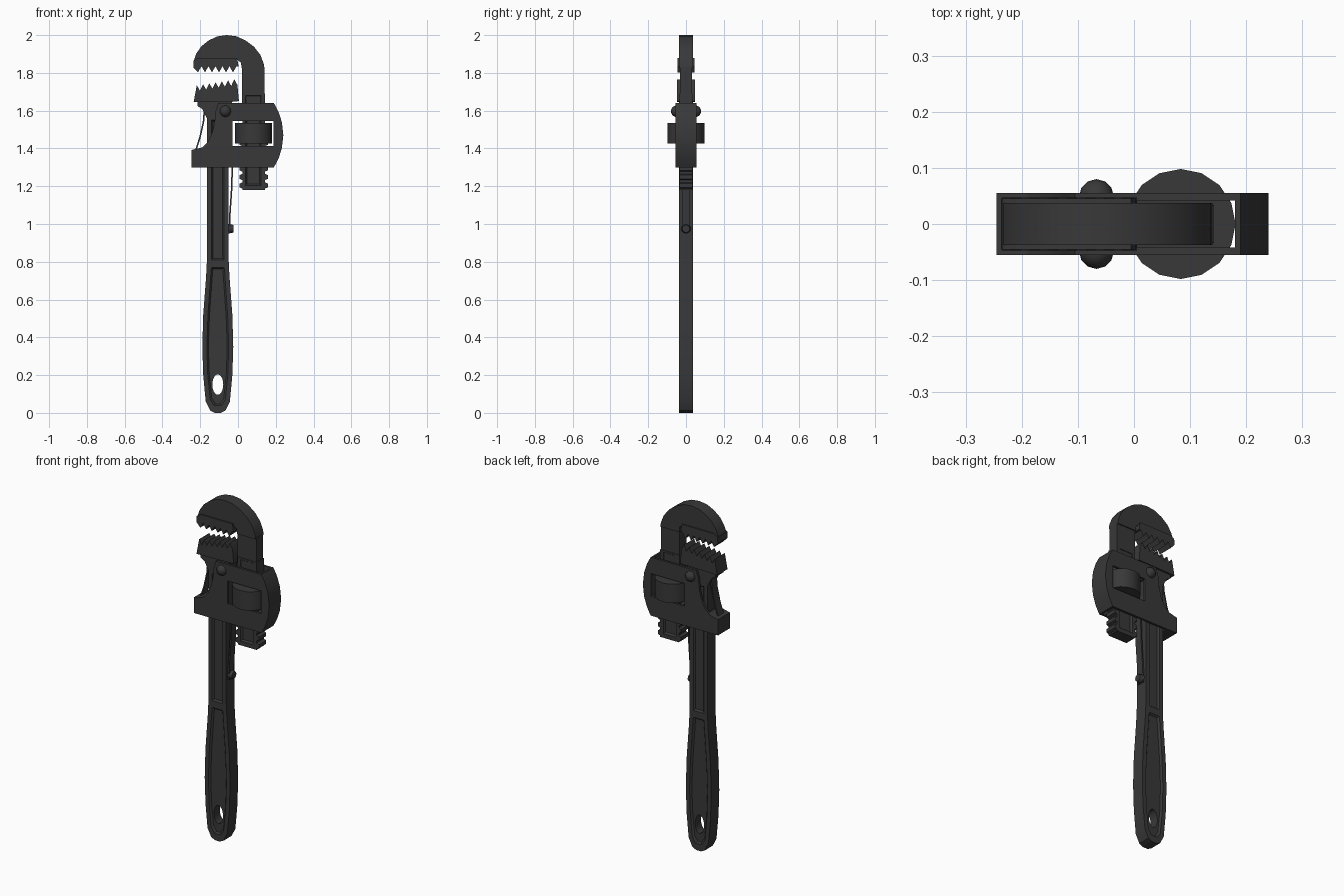
import bpy, bmesh, math

cube = bpy.data.objects.get("Cube")
if cube:
    bpy.data.objects.remove(cube, do_unlink=True)

steel = bpy.data.materials.new("dark_steel")
steel.use_nodes = True
tone = (0.04, 0.04, 0.04, 1)
steel.diffuse_color = tone
steel.node_tree.nodes["Principled BSDF"].inputs["Base Color"].default_value = tone


def finish(name, bm):
    bmesh.ops.recalc_face_normals(bm, faces=bm.faces)
    mesh = bpy.data.meshes.new(name)
    bm.to_mesh(mesh)
    bm.free()
    mesh.materials.append(steel)
    obj = bpy.data.objects.new(name, mesh)
    bpy.context.collection.objects.link(obj)
    return obj


def loft(name, rings):
    """Closed solid through matching outlines, each given as (points, y)."""
    bm = bmesh.new()
    loops = [[bm.verts.new((x, y, z)) for x, z in pts] for pts, y in rings]
    n = len(loops[0])
    for a, b in zip(loops, loops[1:]):
        for i in range(n):
            j = (i + 1) % n
            bm.faces.new((a[i], a[j], b[j], b[i]))
    bm.faces.new(loops[0])
    bm.faces.new(loops[-1])
    return finish(name, bm)


def prism(name, pts, half):
    return loft(name, [(pts, -half), (pts, half)])


def box(x0, x1, z0, z1):
    return [(x0, z0), (x1, z0), (x1, z1), (x0, z1)]


def activate(obj):
    bpy.ops.object.select_all(action='DESELECT')
    obj.select_set(True)
    bpy.context.view_layer.objects.active = obj


def cut(obj, cutter):
    cutter.hide_render = True
    mod = obj.modifiers.new("cut", 'BOOLEAN')
    mod.operation, mod.solver, mod.object = 'DIFFERENCE', 'EXACT', cutter
    activate(obj)
    bpy.ops.object.modifier_apply(modifier=mod.name)
    bpy.data.objects.remove(cutter, do_unlink=True)


def panels(obj, pts, half, depth=0.01, slope=0.008):
    """Recess a sloped panel in both the front and the back."""
    xs, zs = [p[0] for p in pts], [p[1] for p in pts]
    cx, cz = (min(xs) + max(xs)) / 2, (min(zs) + max(zs)) / 2
    inner = [(x - math.copysign(slope, x - cx), z - math.copysign(slope, z - cz))
             for x, z in pts]
    for s in (-1, 1):
        cut(obj, loft("panel_cutter", [(pts, s * (half + 0.005)), (pts, s * half),
                                       (inner, s * (half - depth))]))


def teeth(a, b, count, depth):
    """Sawtooth from a to b, tips on the line, notches below or above it."""
    pts = []
    for i in range(count):
        for t, d in ((i, 0), (i + 0.5, depth)):
            f = t / (count - 0.5)
            pts.append((a[0] + (b[0] - a[0]) * f, a[1] + (b[1] - a[1]) * f + d))
    return pts


def mirrored(half_widths, cx):
    """Outline from (half width, z) pairs listed from bottom to top."""
    return [(cx + w, z) for w, z in half_widths] + \
           [(cx - w, z) for w, z in reversed(half_widths)]


# Handle with recessed panels and a hanging hole
HX = -0.107
handle = prism("handle", mirrored([(0.015, 0), (0.04, 0.012), (0.064, 0.06), (0.077, 0.2),
                                   (0.082, 0.35), (0.077, 0.52), (0.062, 0.72),
                                   (0.057, 0.82), (0.057, 1.62)], HX), 0.037)
panels(handle, mirrored([(0.02, 0.04), (0.04, 0.07), (0.053, 0.2), (0.058, 0.35),
                         (0.052, 0.52), (0.038, 0.72), (0.034, 0.77)], HX), 0.037)
panels(handle, box(HX - 0.034, HX + 0.034, 0.81, 1.55), 0.037)
ring = [2 * math.pi * i / 20 for i in range(20)]
cut(handle, prism("hole_cutter", [(HX + 0.029 * math.cos(a), 0.15 + 0.054 * math.sin(a))
                                  for a in ring], 0.1))

# Heel jaw with its neck and teeth
prism("heel_jaw", [(0.005, 1.65), (-0.235, 1.645)] +
      teeth((-0.218, 1.735), (-0.003, 1.768), 7, -0.032), 0.047)
prism("heel_neck", [(-0.215, 1.65), (-0.215, 1.625), (-0.19, 1.61), (-0.165, 1.56),
                    (-0.04, 1.56), (-0.03, 1.65)], 0.037)

# Hook jaw and its toothed plate
prism("hook_jaw", [(-0.22, 1.85), (-0.235, 1.86), (-0.222, 1.9), (-0.195, 1.94),
                   (-0.155, 1.972), (-0.11, 1.993), (-0.06, 2), (-0.01, 1.994),
                   (0.04, 1.972), (0.085, 1.938), (0.118, 1.896), (0.136, 1.85),
                   (0.14, 1.825), (0.02, 1.825), (0.015, 1.855), (-0.005, 1.87)], 0.037)
prism("hook_teeth", [(-0.005, 1.88), (-0.21, 1.88), (-0.235, 1.865), (-0.237, 1.83)] +
      teeth((-0.212, 1.803), (-0.008, 1.803), 6, 0.032) + [(0.003, 1.835)], 0.045)

# Shank and threaded rack
shank = prism("hook_shank", box(0.02, 0.14, 1.62, 1.83), 0.031)
side = []
for i in range(7):
    z = 1.18 + i * 0.045
    side += [(0.06, z), (0.06, z + 0.008), (0.075, z + 0.014), (0.075, z + 0.034),
             (0.06, z + 0.04)]
rack = prism("threaded_rack", mirrored(side + [(0.06, 1.69)], 0.083), 0.034)
panels(rack, box(0.04, 0.122, 1.205, 1.68), 0.034)

# Housing: two cheeks joined by an outer strap and a heel block
housing = prism("housing", [(-0.245, 1.3), (0.19, 1.3), (0.214, 1.345), (0.232, 1.4),
                            (0.24, 1.47), (0.232, 1.54), (0.214, 1.595), (0.19, 1.64),
                            (-0.105, 1.64), (-0.118, 1.6), (-0.125, 1.53), (-0.138, 1.48),
                            (-0.16, 1.435), (-0.19, 1.405), (-0.245, 1.392)], 0.055)
cut(housing, prism("slot_cutter", box(-0.18, 0.18, 1.2, 1.75), 0.042))
cut(housing, prism("window_cutter", box(-0.028, 0.188, 1.412, 1.545), 0.2))

# Adjusting nut
bm = bmesh.new()
bmesh.ops.create_cone(bm, cap_ends=True, segments=16, radius1=0.098, radius2=0.098,
                      depth=0.11)
bmesh.ops.translate(bm, verts=bm.verts, vec=(0.083, 0, 1.48))
finish("adjusting_nut", bm)

# Pivot pin heads
for s, label in ((-1, "front"), (1, "back")):
    bm = bmesh.new()
    bmesh.ops.create_uvsphere(bm, u_segments=12, v_segments=8, radius=0.031)
    bmesh.ops.scale(bm, verts=bm.verts, vec=(1, 1, 1))
    bmesh.ops.translate(bm, verts=bm.verts, vec=(-0.067, s * 0.049, 1.597))
    finish(label + "_pivot_pin", bm)


# Leaf springs and the spring screw
def strip(name, path, thick, half):
    prism(name, path + [(x + thick, z) for x, z in reversed(path)], half)


strip("heel_spring", [(-0.228, 1.39), (-0.205, 1.46), (-0.187, 1.54), (-0.182, 1.6)],
      0.008, 0.025)
strip("hook_spring", [(-0.051, 0.95), (-0.047, 1.05), (-0.038, 1.18), (-0.032, 1.36)],
      0.008, 0.022)
bm = bmesh.new()
bmesh.ops.create_cone(bm, cap_ends=True, segments=12, radius1=0.026, radius2=0.02,
                      depth=0.025)
for v in bm.verts:
    x, y, z = v.co
    v.co = (z - 0.037, y, x + 0.975)
finish("spring_screw", bm)

# Smooth rounded surfaces, keep edges sharp
for obj in list(bpy.context.collection.objects):
    if obj.type == 'MESH':
        activate(obj)
        bpy.ops.object.shade_smooth_by_angle(angle=math.radians(30))
